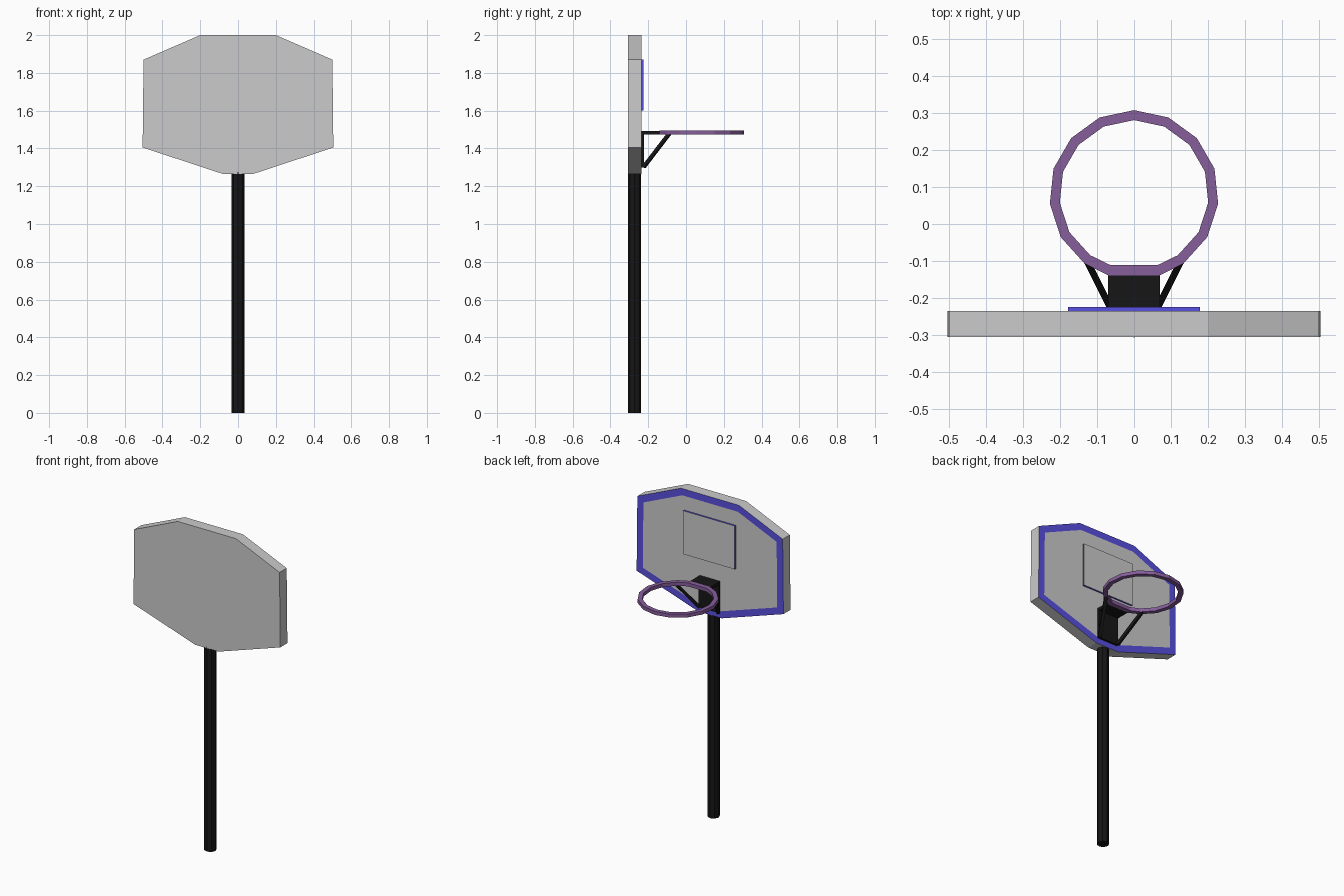
import bpy, bmesh, math
from mathutils import Vector

if "Cube" in bpy.data.objects:
    bpy.data.objects.remove(bpy.data.objects["Cube"])


def material(name, rgb):
    m = bpy.data.materials.new(name)
    m.diffuse_color = (*rgb, 1)
    m.use_nodes = True
    m.node_tree.nodes["Principled BSDF"].inputs["Base Color"].default_value = m.diffuse_color
    return m


BLACK = material("black", (0.008, 0.008, 0.008))
BLUE = material("blue", (0.10, 0.08, 0.75))
PURPLE = material("purple", (0.24, 0.11, 0.33))
GREY = material("grey", (0.8, 0.8, 0.8))


def finish(name, bm, *mats):
    bmesh.ops.recalc_face_normals(bm, faces=bm.faces)
    me = bpy.data.meshes.new(name)
    bm.to_mesh(me)
    bm.free()
    for m in mats:
        me.materials.append(m)
    ob = bpy.data.objects.new(name, me)
    bpy.context.collection.objects.link(ob)
    return ob


def extrude(points, vec):
    """Solid prism from a planar outline; returns the bmesh and its far cap."""
    bm = bmesh.new()
    base = bm.faces.new([bm.verts.new(p) for p in points])
    geom = bmesh.ops.extrude_face_region(bm, geom=[base], use_keep_orig=True)["geom"]
    moved = [g for g in geom if isinstance(g, bmesh.types.BMVert)]
    bmesh.ops.translate(bm, verts=moved, vec=vec)
    cap = next(g for g in geom if isinstance(g, bmesh.types.BMFace))
    bmesh.ops.recalc_face_normals(bm, faces=bm.faces)
    return bm, cap


def strut(name, a, b, size):
    """Square bar between two points."""
    a, b = Vector(a), Vector(b)
    d = (b - a).normalized()
    u = d.cross(Vector((0, 0, 1))).normalized()
    v = d.cross(u)
    h = size / 2
    ring = [a + u * h * i + v * h * j for i, j in ((-1, -1), (1, -1), (1, 1), (-1, 1))]
    bm, _ = extrude(ring, b - a)
    return finish(name, bm, BLACK)


# Post: eight-sided column
bm = bmesh.new()
bmesh.ops.create_cone(bm, cap_ends=True, segments=8, radius1=0.035, radius2=0.035, depth=1.275)
bmesh.ops.translate(bm, verts=bm.verts, vec=(0, -0.272, 0.6375))
finish("post", bm, BLACK)

# Backboard: mirrored outline with a blue painted border on the playing side
half = [(0.20, 2.0), (0.50, 1.87), (0.505, 1.405), (0.08, 1.265)]
outline = half + [(-x, z) for x, z in reversed(half)]
bm, cap = extrude([(x, -0.306, z) for x, z in outline], (0, 0.07, 0))
border = bmesh.ops.inset_region(bm, faces=[cap], thickness=0.042, use_even_offset=True)
for f in border["faces"]:
    f.material_index = 1
finish("backboard", bm, GREY, BLUE)

# Target panel: raised grey rectangle with blue edges
bm, cap = extrude([(x, -0.238, z) for x, z in
                   ((-0.178, 1.6), (0.178, 1.6), (0.178, 1.87), (-0.178, 1.87))], (0, 0.013, 0))
for f in bm.faces:
    f.material_index = 1
cap.material_index = 0
finish("target_panel", bm, GREY, BLUE)

# Bracket: L-shaped plate carrying the rim
profile = [(-0.238, 1.30), (-0.223, 1.30), (-0.223, 1.474), (-0.135, 1.474),
           (-0.135, 1.493), (-0.238, 1.493)]
bm, _ = extrude([(-0.07, y, z) for y, z in profile], (0.14, 0, 0))
finish("bracket", bm, BLACK)

# Struts: one each side, from the bracket foot to the rim
for s, side in ((-1, "left"), (1, "right")):
    strut(side + "_strut", (s * 0.066, -0.223, 1.303), (s * 0.133, -0.088, 1.479), 0.018)

# Rim: fifteen-sided ring of square section, its rear edge widened to meet the bracket
bm = bmesh.new()
N = 15
rings = []
for i in range(N):
    a = 2 * math.pi * i / N
    section = []
    for r, z in ((0.229, 1.473), (0.229, 1.495), (0.202, 1.495), (0.202, 1.473)):
        x, y = r * math.sin(a), 0.079 + r * math.cos(a)
        if i in (7, 8):
            x, y = math.copysign(0.07 if r > 0.21 else 0.064, x), -0.139 if r > 0.21 else -0.111
        section.append(bm.verts.new((x, y, z)))
    rings.append(section)
for i in range(N):
    p, q = rings[i], rings[(i + 1) % N]
    for j in range(4):
        k = (j + 1) % 4
        bm.faces.new((p[j], p[k], q[k], q[j]))
finish("rim", bm, PURPLE)
